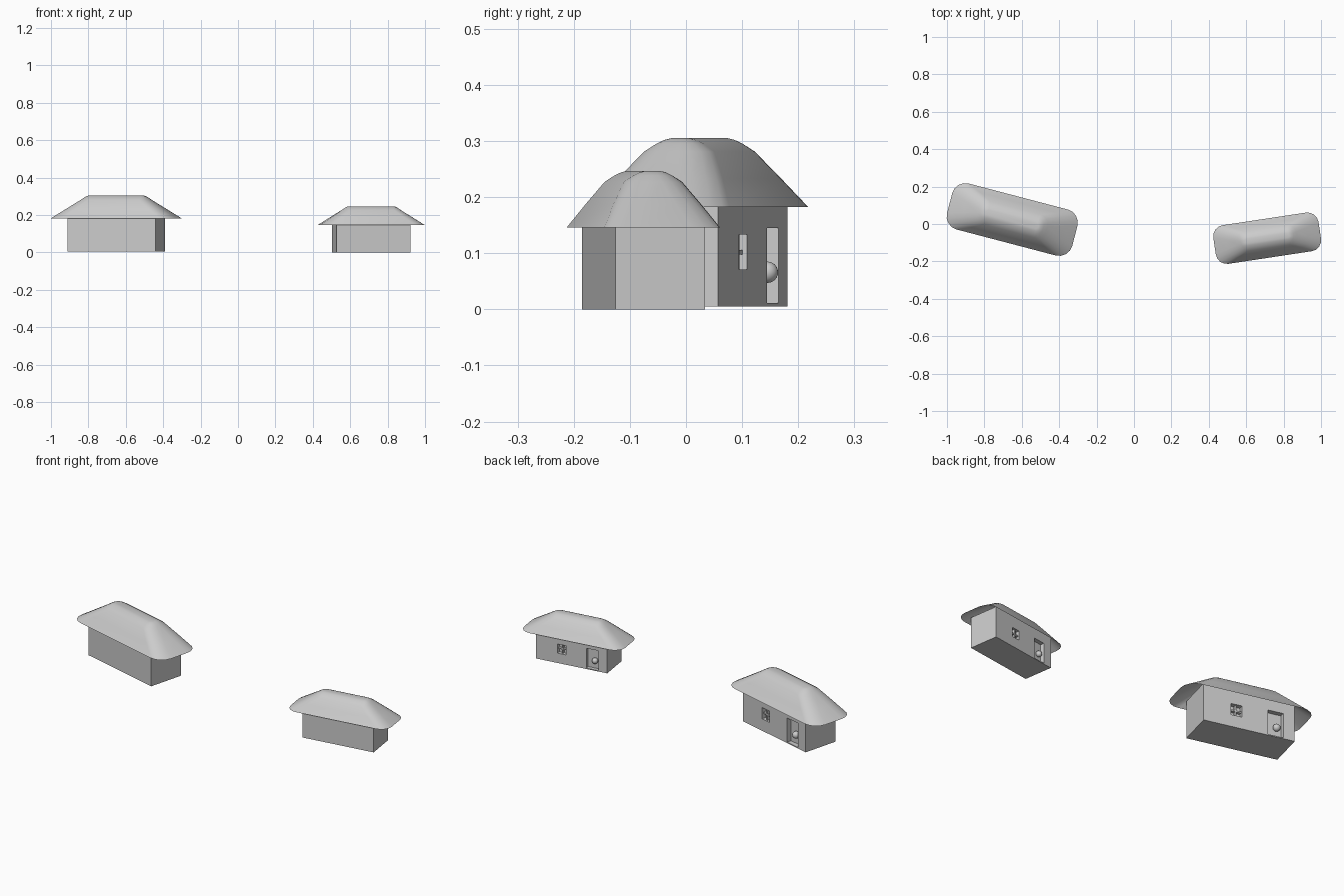
import bpy, bmesh, math
from mathutils import Matrix, Vector

if "Cube" in bpy.data.objects:
    bpy.data.objects.remove(bpy.data.objects["Cube"])


def make_object(name, bm, matrix):
    mesh = bpy.data.meshes.new(name)
    bmesh.ops.recalc_face_normals(bm, faces=bm.faces)
    bm.to_mesh(mesh)
    bm.free()
    obj = bpy.data.objects.new(name, mesh)
    bpy.context.collection.objects.link(obj)
    obj.matrix_world = matrix
    return obj


def box(name, lo, hi, matrix):
    lo, hi = Vector(lo), Vector(hi)
    bm = bmesh.new()
    bmesh.ops.create_cube(bm, size=1)
    for v in bm.verts:
        v.co = Vector([(lo[i] + hi[i]) / 2 + v.co[i] * (hi[i] - lo[i]) for i in range(3)])
    return make_object(name, bm, matrix)


def activate(obj):
    bpy.ops.object.select_all(action='DESELECT')
    obj.select_set(True)
    bpy.context.view_layer.objects.active = obj


def smooth(obj, angle):
    activate(obj)
    bpy.ops.object.shade_smooth_by_angle(angle=math.radians(angle))


def rounded_rect(a, b, r, z, n=4):
    pts = []
    for q, (sx, sy) in enumerate([(1, 1), (-1, 1), (-1, -1), (1, -1)]):
        for i in range(n + 1):
            t = math.radians(90 * q + 90 * i / n)
            pts.append((sx * (a - r) + r * math.cos(t), sy * (b - r) + r * math.sin(t), z))
    return pts


def roof(name, matrix):
    # height, half length, half width, corner radius
    levels = [(0.177, 0.346, 0.127, 0.072), (0.228, 0.267, 0.096, 0.065),
              (0.276, 0.192, 0.064, 0.052), (0.290, 0.172, 0.043, 0.036),
              (0.297, 0.158, 0.028, 0.022), (0.300, 0.146, 0.016, 0.012)]
    bm = bmesh.new()
    rings = [[bm.verts.new(p) for p in rounded_rect(a, b, r, z)] for z, a, b, r in levels]
    for low, high in zip(rings, rings[1:]):
        n = len(low)
        for i in range(n):
            j = (i + 1) % n
            bm.faces.new((low[i], low[j], high[j], high[i]))
    bm.faces.new(rings[-1])
    smooth(make_object(name, bm, matrix), 40)


def house(prefix, location, angle, scale):
    m = (Matrix.Translation(location) @ Matrix.Rotation(math.radians(angle), 4, 'Z')
         @ Matrix.Scale(scale, 4))

    # Walls with recessed door and window openings in the back
    walls = box(prefix + "_walls", (-0.243, -0.098, 0), (0.243, 0.098, 0.205), m)
    openings = [((-0.182, 0.072, 0.006), (-0.100, 0.15, 0.14)),
                ((0.038, 0.072, 0.066), (0.096, 0.15, 0.128))]
    for lo, hi in openings:
        cutter = box("cutter", lo, hi, m)
        cutter.hide_render = True
        mod = walls.modifiers.new("opening", 'BOOLEAN')
        mod.operation = 'DIFFERENCE'
        mod.solver = 'EXACT'
        mod.object = cutter
        activate(walls)
        bpy.context.view_layer.update()
        bpy.ops.object.modifier_apply(modifier=mod.name)
        bpy.data.objects.remove(cutter)

    # Window cross bars
    box(prefix + "_window_bar_upright", (0.063, 0.071, 0.066), (0.071, 0.090, 0.128), m)
    box(prefix + "_window_bar_level", (0.038, 0.071, 0.093), (0.096, 0.089, 0.101), m)

    # Door knob
    bm = bmesh.new()
    bmesh.ops.create_uvsphere(bm, u_segments=24, v_segments=12, radius=0.019,
                              matrix=Matrix.Translation((-0.153, 0.085, 0.061)))
    smooth(make_object(prefix + "_door_knob", bm, m), 40)

    # Hollow hipped roof
    roof(prefix + "_roof", m)


house("large_house", (-0.651, 0.024, 0.005), -14.7, 1.0)
house("small_house", (0.712, -0.076, 0.0), 8.6, 0.822)
